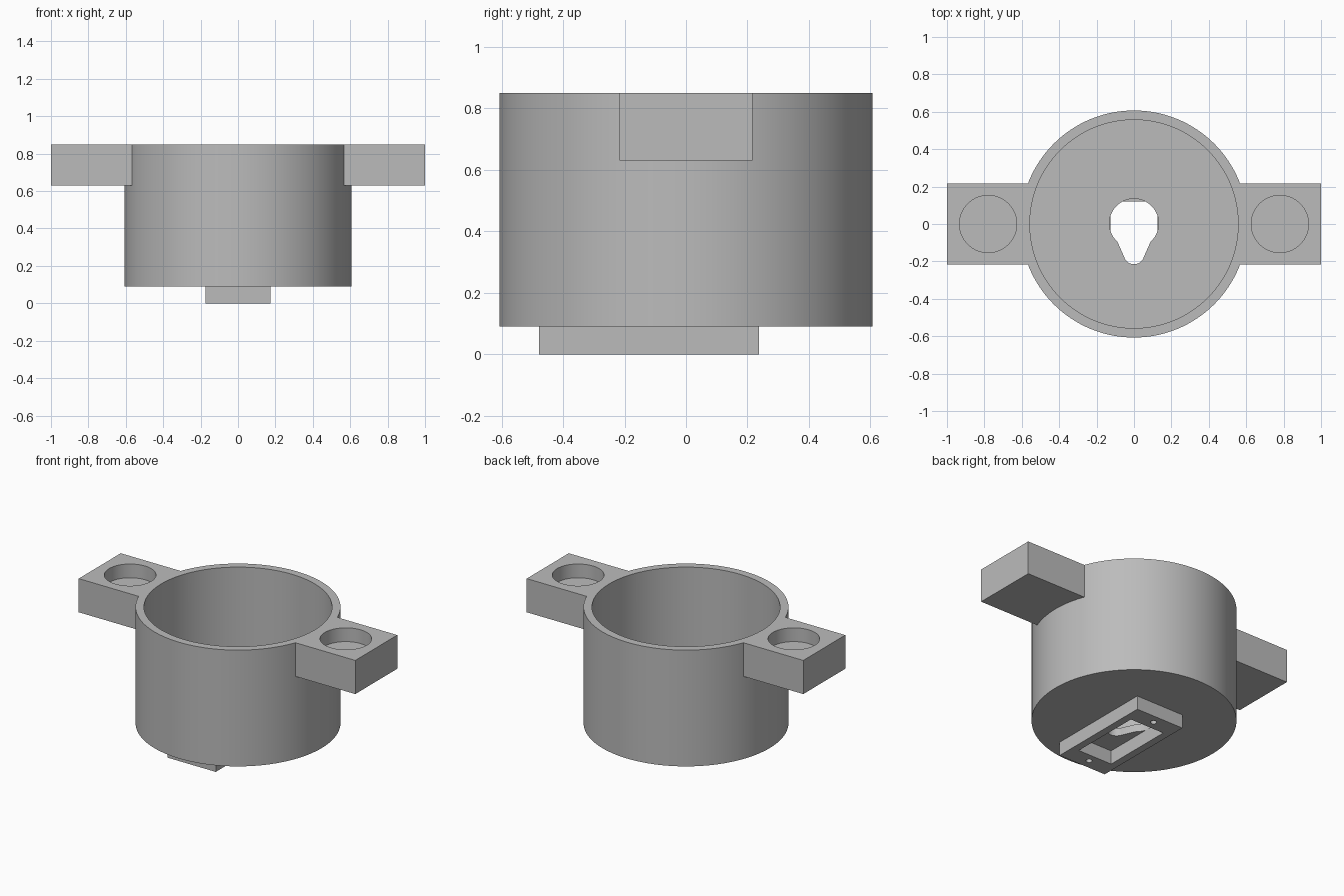
import bpy, bmesh
from math import sin, cos, pi, radians

if "Cube" in bpy.data.objects:
    bpy.data.objects.remove(bpy.data.objects["Cube"], do_unlink=True)

grey = bpy.data.materials.new("plain_grey")
grey.use_nodes = True
tone = (0.5, 0.5, 0.5, 1)
grey.diffuse_color = tone
grey.node_tree.nodes["Principled BSDF"].inputs["Base Color"].default_value = tone


def arc(cx, cy, r, start, end, steps):
    """Points along an arc, angles in degrees."""
    angles = [radians(start + (end - start) * i / steps) for i in range(steps + 1)]
    return [(cx + r * cos(a), cy + r * sin(a)) for a in angles]


def circle(cx, cy, r, steps=128):
    return arc(cx, cy, r, 0, 360, steps)[:-1]


def rect(x0, x1, y0, y1):
    return [(x0, y0), (x1, y0), (x1, y1), (x0, y1)]


def prism(name, outline, z0, z1):
    """Upright solid with the given counter-clockwise outline."""
    bm = bmesh.new()
    base = bm.faces.new([bm.verts.new((x, y, z0)) for x, y in outline])
    top = bmesh.ops.extrude_face_region(bm, geom=[base])["geom"]
    moved = [v for v in top if isinstance(v, bmesh.types.BMVert)]
    bmesh.ops.translate(bm, verts=moved, vec=(0, 0, z1 - z0))
    bmesh.ops.recalc_face_normals(bm, faces=bm.faces)
    mesh = bpy.data.meshes.new(name)
    bm.to_mesh(mesh)
    bm.free()
    mesh.materials.append(grey)
    obj = bpy.data.objects.new(name, mesh)
    bpy.context.collection.objects.link(obj)
    return obj


def combine(target, tool, operation):
    """Apply a boolean and discard the tool."""
    bpy.ops.object.select_all(action='DESELECT')
    bpy.context.view_layer.objects.active = target
    target.select_set(True)
    mod = target.modifiers.new(operation.lower(), 'BOOLEAN')
    mod.operation = operation
    mod.solver = 'EXACT'
    mod.object = tool
    bpy.ops.object.modifier_apply(modifier=mod.name)
    bpy.data.objects.remove(tool, do_unlink=True)


BASE, FLOOR, TOP = 0.09, 0.14, 0.85

# Round cup with two mounting arms
cup = prism("cup_with_arms", circle(0, 0, 0.607), BASE, TOP)
combine(cup, prism("arms", rect(-1, 1, -0.217, 0.217), 0.63, TOP), 'UNION')
combine(cup, prism("cavity", circle(0, 0, 0.557), FLOOR, TOP + 0.1), 'DIFFERENCE')

# Blind round sockets in the arms
for side in (-1, 1):
    socket = prism("socket", circle(side * 0.78, 0, 0.153, 64), 0.76, TOP + 0.1)
    combine(cup, socket, 'DIFFERENCE')

# Keyhole through the floor
keyhole = arc(0, 0.003, 0.132, -48, 228, 48) + arc(0, -0.16, 0.055, 195, 345, 20)
combine(cup, prism("keyhole", keyhole, 0, 0.3), 'DIFFERENCE')

# Rectangular bracket under the cup, with window and screw holes
bracket = prism("bottom_bracket", rect(-0.174, 0.174, -0.478, 0.238), 0, BASE)
combine(bracket, prism("window", rect(-0.125, 0.125, -0.36, 0.12), -0.1, 0.2), 'DIFFERENCE')
for y in (-0.415, 0.18):
    combine(bracket, prism("screw_hole", circle(0, y, 0.019, 24), -0.1, 0.2), 'DIFFERENCE')

# Smooth curved walls, crisp edges
for obj in (cup, bracket):
    bpy.ops.object.select_all(action='DESELECT')
    bpy.context.view_layer.objects.active = obj
    obj.select_set(True)
    bpy.ops.object.shade_smooth_by_angle(angle=radians(30))
